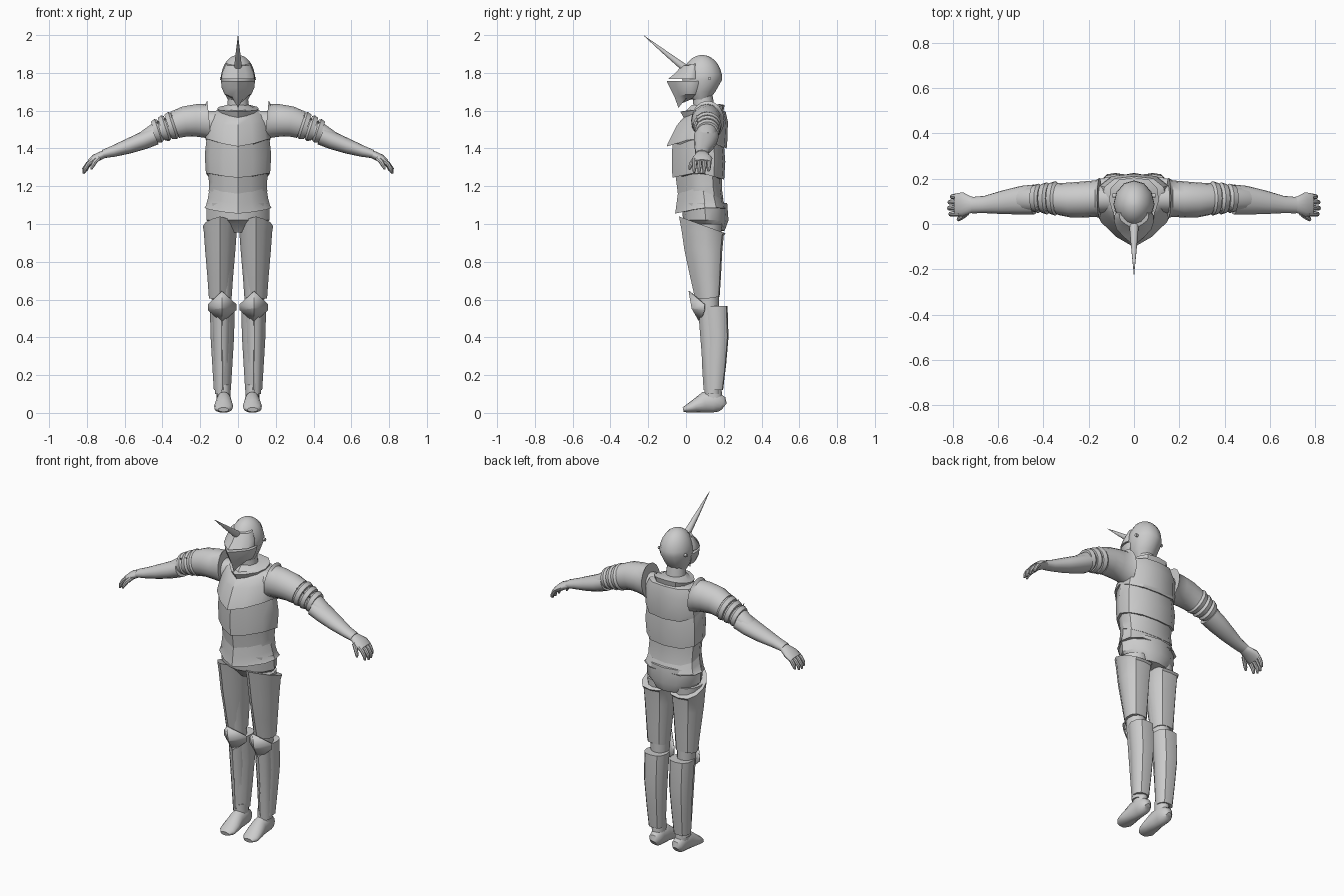
import bpy, bmesh, math
from mathutils import Vector

steel = bpy.data.materials.new("steel_grey")
steel.diffuse_color = (0.6, 0.6, 0.6, 1)

# half cross-sections from front centre to back centre (unit size)
KEEL = [(0, -1), (.45, -.72), (.85, -.3), (1, .15), (.93, .6), (.6, .92), (0, 1)]
SOFT = [(0, -1), (.42, -.88), (.8, -.55), (1, 0), (.85, .52), (.48, .88), (0, 1)]
VISOR = [(0, -1), (.5, -.5), (.88, 0), (1, .5), (1, .8), (.9, 1), (0, 1)]


def finish(name, bm, mirror=False, angle=35, thick=0):
    bmesh.ops.recalc_face_normals(bm, faces=bm.faces)
    me = bpy.data.meshes.new(name)
    bm.to_mesh(me)
    bm.free()
    me.materials.append(steel)
    ob = bpy.data.objects.new(name, me)
    bpy.context.collection.objects.link(ob)
    bpy.context.view_layer.objects.active = ob
    ob.select_set(True)
    bpy.ops.object.shade_smooth_by_angle(angle=math.radians(angle))
    ob.select_set(False)
    if thick:
        ob.modifiers.new("thickness", 'SOLIDIFY').thickness = thick
    if mirror:
        ob.modifiers.new("mirror", 'MIRROR')
    return ob


def skin(name, rings, mirror, angle=35):
    """Bridge equal rings of points and cap both ends."""
    bm = bmesh.new()
    vs = [[bm.verts.new(p) for p in r] for r in rings]
    n = len(vs[0])
    for a, b in zip(vs, vs[1:]):
        for i in range(n):
            j = (i + 1) % n
            bm.faces.new((a[i], a[j], b[j], b[i]))
    bm.faces.new(vs[0])
    bm.faces.new(vs[-1])
    return finish(name, bm, mirror, angle)


def loft(name, rows, half=KEEL, xc=0, mirror=False, angle=35):
    """Upright shell; row = z, half width, front y, back y, front dip, back drop."""
    prof = half + [(-x, y) for x, y in half[-2:0:-1]]
    rings = []
    for z, w, yf, yb, dip, drop in rows:
        rings.append([(xc + w * x, (yf + yb) / 2 + (yb - yf) / 2 * y,
                       z - dip * max(0, -y) - drop * max(0, y)) for x, y in prof])
    return skin(name, rings, mirror, angle)


def tube(name, stations, side=(0, 1, 0), n=16, mirror=True, angle=40):
    """Elliptic tube; station = x, y, z, radius along side, other radius."""
    pts = [Vector(s[:3]) for s in stations]
    s = Vector(side)
    rings = []
    for i, st in enumerate(stations):
        t = pts[min(i + 1, len(pts) - 1)] - pts[max(i - 1, 0)]
        u = t.cross(s).normalized()
        rings.append([pts[i] + s * st[3] * math.cos(k * math.tau / n)
                      + u * st[4] * math.sin(k * math.tau / n) for k in range(n)])
    return skin(name, rings, mirror, angle)


# helmet skull, dome built from rings
dome = [(1.66, .055, .03, .125, 0, 0), (1.70, .074, -.01, .155, 0, 0)]
for k in range(8):
    a = math.radians(k * 12.2)
    c, s = math.cos(a), math.sin(a)
    dome.append((1.765 + .13 * s, .09 * c + .001, .085 - .105 * c, .085 + .107 * c, 0, 0))
loft("helmet_skull", dome, SOFT)

# pointed visor in two pieces, leaving the eye slit between them
loft("visor_brow", [(1.768, .088, -.095, .05, 0, 0), (1.80, .085, -.055, .05, 0, 0),
                    (1.84, .065, -.022, .05, 0, -.01)], VISOR)
loft("visor_jaw", [(1.665, .03, -.04, .04, .05, 0), (1.685, .07, -.06, .05, .015, 0),
                   (1.72, .086, -.085, .06, 0, 0), (1.756, .09, -.102, .07, 0, 0)], VISOR)
tube("visor_pivot", [(.08, .125, 1.77, .009, .009), (.094, .125, 1.77, .009, .009)], n=10)

# horn on the brow
tube("horn", [(0, -.005, 1.825, .021, .021), (0, -.11, 1.907, .012, .012),
              (0, -.223, 1.997, .001, .001)], side=(1, 0, 0), n=10, mirror=False)

# neck and collar
tube("neck", [(0, .10, 1.54, .065, .06), (0, .095, 1.62, .056, .055),
              (0, .085, 1.70, .052, .052)], side=(1, 0, 0), mirror=False)
loft("collar", [(1.56, .095, 0, .19, .02, 0), (1.605, .11, -.03, .205, .01, -.025),
                (1.61, .085, 0, .18, .01, -.025), (1.63, .06, .03, .15, 0, 0)])

# breastplate and overlapping waist plates
loft("breastplate", [(1.46, .172, -.102, .215, .05, .06), (1.475, .172, -.095, .218, .045, .05),
                     (1.54, .162, -.05, .222, .02, 0), (1.585, .14, -.022, .21, .03, -.01),
                     (1.605, .10, .0, .18, .03, 0)])
loft("upper_waist_plate", [(1.275, .170, -.072, .202, .03, .04), (1.37, .176, -.075, .208, .04, .04),
                           (1.47, .165, -.072, .20, .05, .04)])
loft("middle_waist_plate", [(1.18, .155, -.042, .198, .03, .05), (1.23, .154, -.048, .19, .03, .045),
                            (1.29, .160, -.056, .19, .03, .03)])
loft("lower_waist_plate", [(1.085, .178, -.058, .216, .03, .0), (1.10, .170, -.055, .213, .03, .02),
                           (1.14, .160, -.05, .205, .03, .04), (1.20, .150, -.042, .185, .03, .04)])

# pelvis
loft("hips", [(.955, .05, .05, .15, 0, 0), (.975, .12, .01, .205, -.03, .01),
              (1.02, .168, -.015, .225, 0, 0), (1.11, .168, -.025, .218, 0, 0)], SOFT)

# legs
loft("inner_leg", [(.10, .035, .10, .18, 0, 0), (.6, .052, .06, .175, 0, 0),
                   (1.0, .08, 0, .19, 0, 0)], SOFT, .087, True)
loft("thigh_plate", [(.605, .060, .048, .178, 0, -.01), (.72, .068, .022, .185, 0, 0),
                     (.86, .080, -.008, .192, 0, 0), (.96, .087, -.024, .200, -.01, .02),
                     (.995, .092, -.037, .21, -.045, .045)], KEEL, .094, True)
loft("shin_plate", [(.12, .045, .093, .196, 0, 0), (.25, .053, .085, .212, 0, 0),
                    (.40, .062, .08, .225, 0, 0), (.565, .066, .06, .220, .01, 0)], KEEL, .083, True)

# knee guard, a folded diamond
bm = bmesh.new()
top, mid, low = [bm.verts.new(p) for p in ((.085, .02, .645), (.085, .035, .555), (.085, .078, .48))]
for x in (.012, .156):
    hi, lo = bm.verts.new((x, .10, .575)), bm.verts.new((x, .10, .545))
    bm.faces.new((top, mid, hi))
    bm.faces.new((mid, lo, hi))
    bm.faces.new((mid, low, lo))
finish("knee_guard", bm, True, 20, .006)

# feet
tube("foot", [(.075, .203, .035, .018, .02), (.075, .19, .045, .034, .042),
              (.075, .15, .06, .04, .058), (.075, .10, .056, .041, .056),
              (.076, .05, .037, .05, .036), (.077, .01, .023, .048, .023),
              (.077, -.015, .017, .028, .012)], side=(1, 0, 0))
tube("ankle", [(.077, .145, .05, .036, .048), (.077, .142, .15, .036, .045)], side=(1, 0, 0))

# arms: flared shoulder plate, elbow bands, forearm guard
tube("upper_arm", [(.10, .11, 1.53, .06, .07), (.30, .11, 1.53, .062, .065),
                   (.44, .11, 1.485, .055, .048), (.50, .108, 1.45, .05, .04)])
tube("shoulder_plate", [(.152, .115, 1.548, .088, .105), (.172, .112, 1.546, .08, .09),
                        (.22, .108, 1.548, .08, .086), (.28, .106, 1.543, .077, .08),
                        (.335, .11, 1.525, .07, .073)])
for x, z, r in ((.335, 1.525, .073), (.372, 1.512, .068), (.41, 1.498, .062)):
    tube("elbow_band", [(x, .113, z, r - .006, r - .006), (x + .012, .113, z - .004, r + .003, r + .003),
                        (x + .034, .113, z - .011, r - .004, r - .005)])
    # small forward spike on each band
    tube("band_spike", [(x + .02, .085, z + .025, .01, .012), (x + .014, .055, z + .05, .001, .001)],
         side=(1, 0, 0), n=4)
tube("forearm_guard", [(.44, .108, 1.468, .066, .05), (.50, .105, 1.442, .063, .047),
                       (.58, .096, 1.412, .052, .04), (.66, .086, 1.385, .038, .03),
                       (.715, .083, 1.370, .036, .022)])

# hands
tube("palm", [(.69, .084, 1.376, .03, .02), (.72, .085, 1.365, .037, .021),
              (.755, .087, 1.348, .053, .022), (.785, .085, 1.327, .05, .017)])
for y, r in ((.046, .0), (.072, .006), (.098, .004), (.122, -.006)):
    tube("finger", [(.768, y, 1.34, .012, .012), (.793 + r / 2, y, 1.318, .012, .012),
                    (.809 + r, y - .002, 1.292, .0105, .0105),
                    (.812 + r, y - .003, 1.272 - r, .006, .006)], n=8)
tube("thumb", [(.735, .05, 1.352, .014, .013), (.757, .032, 1.33, .012, .012),
               (.773, .022, 1.303, .01, .01), (.777, .019, 1.288, .005, .005)], n=8)
